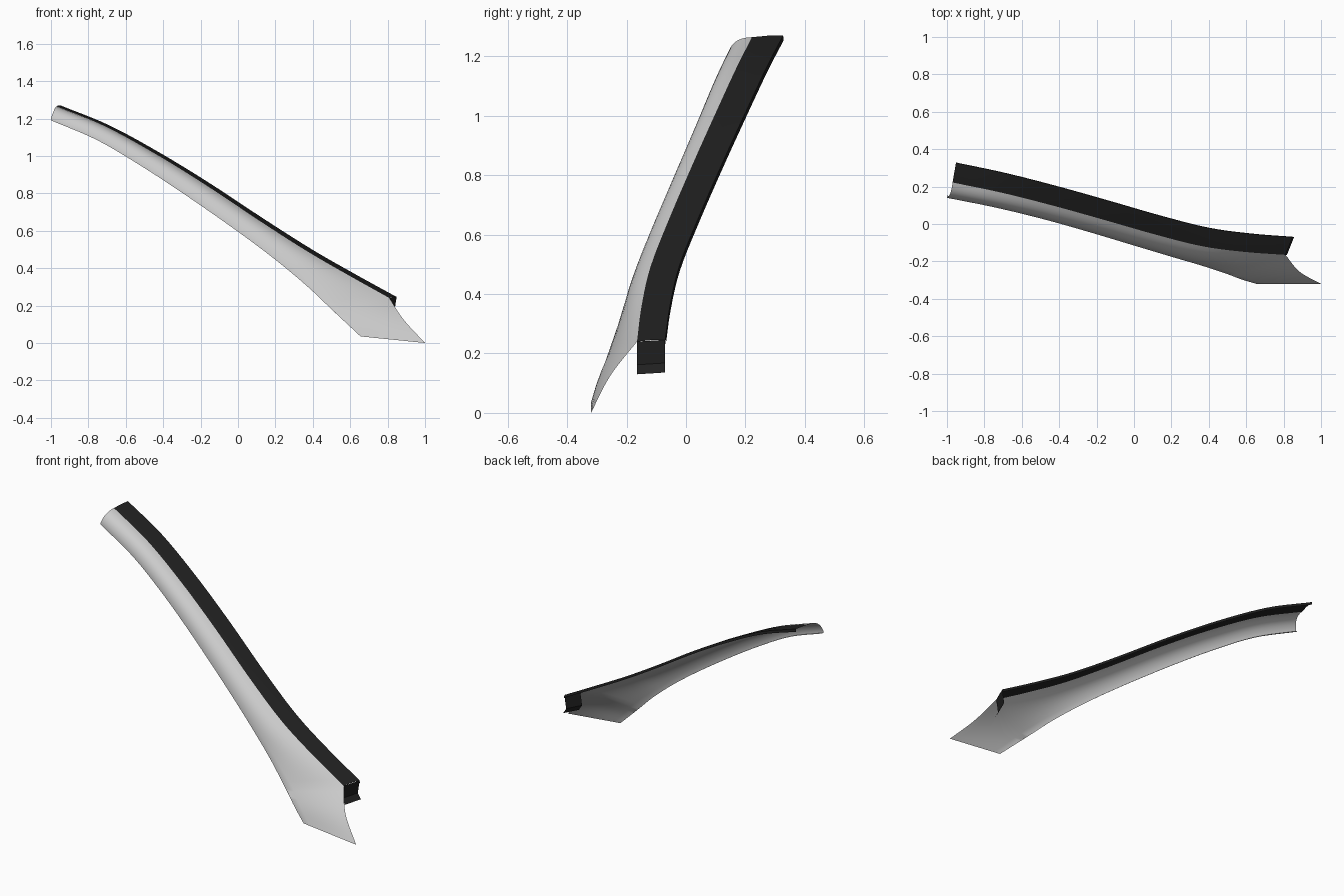
import bpy
from mathutils import Vector

if "Cube" in bpy.data.objects:
    bpy.data.objects.remove(bpy.data.objects["Cube"])

# Key stations along the lower edge and the seam (upper edge) of the trim panel
LOWER = [(-1, .14, 1.19), (-.75, .09, 1.083), (-.5, .03, .935), (-.25, -.04, .77),
         (0, -.115, .595), (.2, -.175, .445), (.37, -.225, .303), (.5, -.268, .18)]
LOWER_TAIL = [(.5, -.268, .18), (.58, -.298, .105), (.655, -.32, .035)]
SEAM = [(-.97, .222, 1.265), (-.71, .168, 1.158), (-.44, .10, 1.01), (-.17, .025, .843),
        (.12, -.058, .65), (.37, -.12, .49), (.6, -.15, .357), (.81, -.165, .24)]
SEAM_TAIL = [(.81, -.165, .24), (.885, -.255, .125), (1, -.32, 0)]


def spline(points, steps):
    """Smooth Catmull-Rom curve through the points."""
    p = [Vector(v) for v in points]
    p = [2 * p[0] - p[1]] + p + [2 * p[-1] - p[-2]]
    out = []
    for i in range(1, len(p) - 2):
        a, b, c, d = p[i - 1:i + 3]
        for k in range(steps):
            t = k / steps
            out.append(.5 * (2 * b + (c - a) * t + (2 * a - 5 * b + 4 * c - d) * t ** 2
                             + (3 * b - a - 3 * c + d) * t ** 3))
    return out + [p[-2]]


def sheet(name, rows, color=None, angle=.6):
    """Skin a list of equal-length rows of points into one surface."""
    n = len(rows[0])
    faces = [(r * n + c, r * n + c + 1, (r + 1) * n + c + 1, (r + 1) * n + c)
             for r in range(len(rows) - 1) for c in range(n - 1)]
    mesh = bpy.data.meshes.new(name)
    mesh.from_pydata([v for row in rows for v in row], [], faces)
    mesh.update()
    obj = bpy.data.objects.new(name, mesh)
    bpy.context.collection.objects.link(obj)
    if color:
        mat = bpy.data.materials.new(name + "_black")
        mat.diffuse_color = color
        mat.use_nodes = True
        mat.node_tree.nodes["Principled BSDF"].inputs["Base Color"].default_value = mat.diffuse_color
        mesh.materials.append(mat)
    bpy.context.view_layer.objects.active = obj
    obj.select_set(True)
    bpy.ops.object.shade_smooth_by_angle(angle=angle)
    obj.select_set(False)
    return obj


# Grey panel: bowed cross-sections with a small return lip on the lower edge
low = spline(LOWER, 5) + spline(LOWER_TAIL, 5)[1:]
seam = spline(SEAM, 5)
high = seam + spline(SEAM_TAIL, 5)[1:]
rows = []
for i, (a, b) in enumerate(zip(low, high)):
    fade = 1 - i / (len(low) - 1)
    along = (low[min(i + 1, len(low) - 1)] - low[max(i - 1, 0)]).normalized()
    out = (b - a).cross(along).normalized()
    if out.y > 0:
        out = -out
    bulge = .022 * min(1, fade * 2.5)
    edge = a + Vector((0, 0, .012 * fade))
    row = [a + Vector((0, .012 * fade, 0)), a]
    for k in range(9):
        t = k / 8
        row.append(edge.lerp(b, t) + out * bulge * 4 * t * (1 - t))
    rows.append(row)
sheet("pillar_trim_panel", rows)

# Black strip along the seam with a thin turned-down outer edge
BLACK = (.015, .015, .015, 1)
strip = []
for i, s in enumerate(seam):
    t = i / (len(seam) - 1)
    outer = s + Vector((.018 + .02 * t, .105 - .01 * t, .006))
    strip.append([s, s.lerp(outer, .5) + Vector((0, 0, .002)), outer,
                  outer + Vector((0, .002, -.016))])
sheet("edge_strip", strip, BLACK)

# Folded tab at the lower end of the strip: down, then kicked outward
inner, outer = strip[-1][0], strip[-1][2]
tab = [[p + Vector(o) for p in (inner, outer)]
       for o in ((0, 0, 0), (-.012, 0, -.078), (.008, 0, -.11))]
sheet("end_tab", tab, BLACK, .2)
